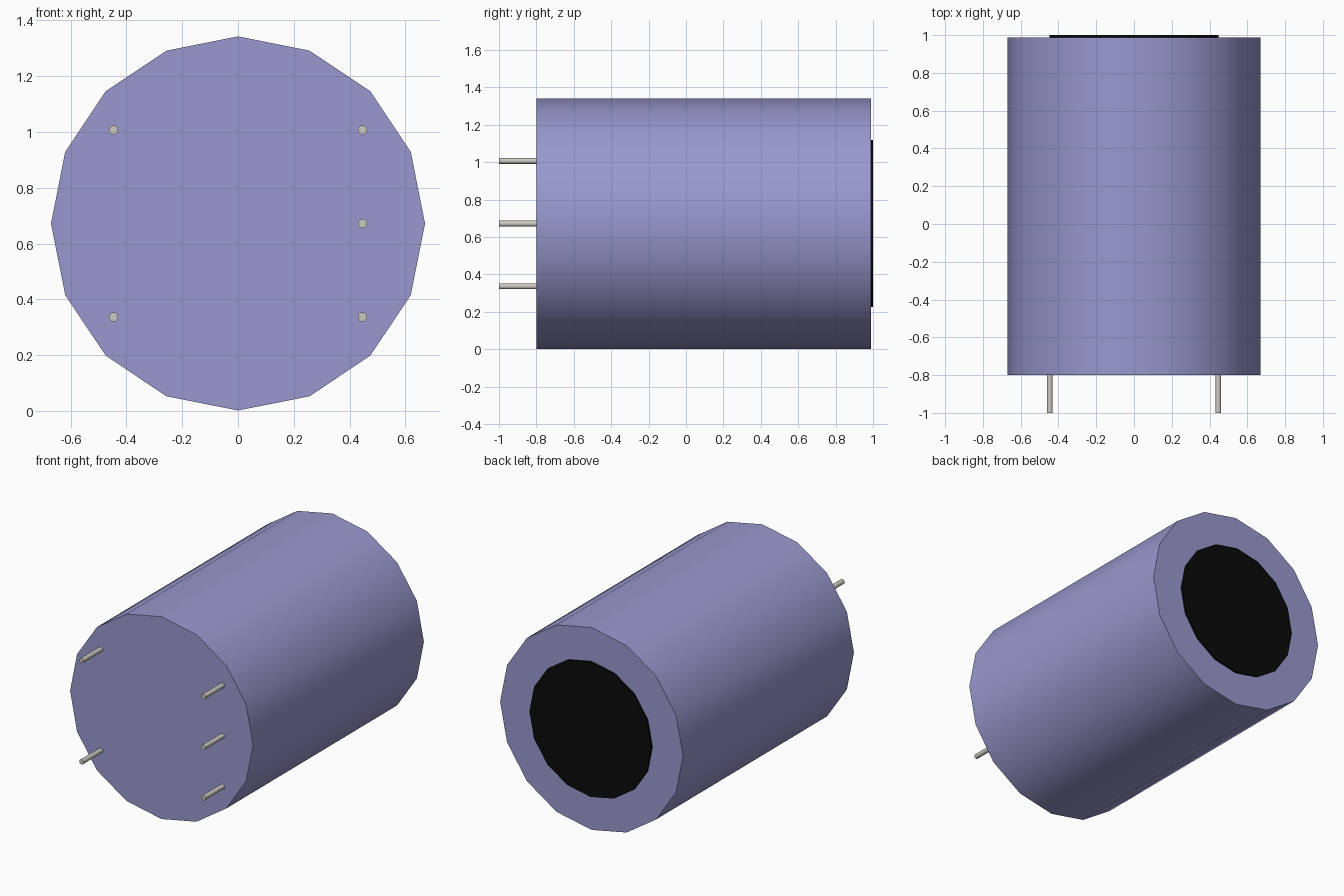
import bpy
import math

cube = bpy.data.objects.get("Cube")
if cube:
    bpy.data.objects.remove(cube, do_unlink=True)


def material(name, rgb, metallic=0.0):
    m = bpy.data.materials.new(name)
    m.use_nodes = True
    m.diffuse_color = (*rgb, 1)
    m.node_tree.nodes["Principled BSDF"].inputs["Base Color"].default_value = (*rgb, 1)
    return m


sleeve_blue = material("sleeve lavender blue", (0.32, 0.316, 0.62))
vent_black = material("end disc black", (0.003, 0.003, 0.003))
pin_metal = material("pin light grey", (0.60, 0.58, 0.52))

AXIS_Z = 0.672  # height of the can's axis


def rod(name, radius, sides, y0, y1, mat, x=0.0, z=AXIS_Z, twist=0.0):
    """Prism lying along y from y0 to y1, smooth round the side."""
    bpy.ops.mesh.primitive_cylinder_add(vertices=sides, radius=radius, depth=y1 - y0)
    ob = bpy.context.object
    ob.name = name
    ob.data.name = name
    ob.rotation_euler = (math.pi / 2, twist, 0)
    ob.location = (x, (y0 + y1) / 2, z)
    ob.data.materials.append(mat)
    bpy.ops.object.transform_apply(location=True, rotation=True, scale=True)
    bpy.ops.object.shade_smooth_by_angle(angle=math.radians(50))
    return ob


# Can body and the dark disc on its back end
rod("can_body", 0.67, 16, -0.80, 0.988, sleeve_blue)
rod("back_disc", 0.447, 16, 0.988, 1.0, vent_black)

# Five solder pins on the front end: three on the left, two on the right
pins = {
    "left_top_pin": (0.446, 0.335),
    "left_middle_pin": (0.446, 0.0),
    "left_bottom_pin": (0.446, -0.335),
    "right_top_pin": (-0.446, 0.335),
    "right_bottom_pin": (-0.446, -0.335),
}
for name, (x, dz) in pins.items():
    rod(name, 0.0168, 8, -1.0, -0.80, pin_metal, x, AXIS_Z + dz, math.pi / 8)
